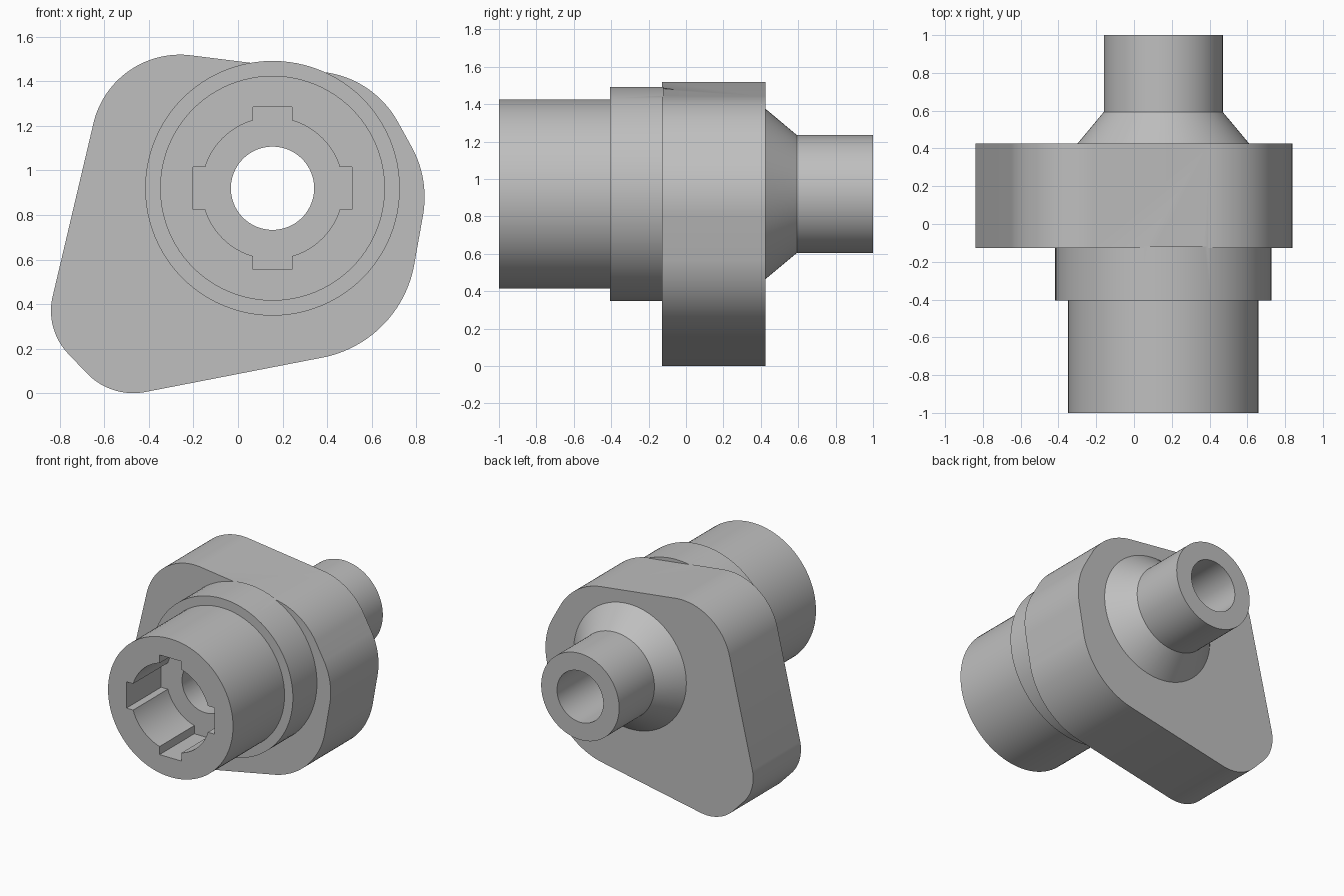
import bpy, bmesh, math
from mathutils import Vector

old = bpy.data.objects.get("Cube")
if old:
    bpy.data.objects.remove(old, do_unlink=True)

AXIS_X, AXIS_Z = 0.155, 0.92      # shaft axis, running along y
SEGMENTS = 96

grey = bpy.data.materials.new("plain grey")
grey.use_nodes = True
grey.diffuse_color = (0.52, 0.52, 0.52, 1)
grey.node_tree.nodes["Principled BSDF"].inputs["Base Color"].default_value = grey.diffuse_color


def make_object(name, bm):
    bmesh.ops.recalc_face_normals(bm, faces=bm.faces)
    mesh = bpy.data.meshes.new(name)
    bm.to_mesh(mesh)
    bm.free()
    mesh.materials.append(grey)
    obj = bpy.data.objects.new(name, mesh)
    bpy.context.collection.objects.link(obj)
    return obj


def revolve(name, profile):
    """Solid of revolution about the shaft axis; profile is (y, radius)."""
    bm = bmesh.new()
    rings = []
    for y, r in profile:
        angles = [math.tau * i / SEGMENTS for i in range(SEGMENTS)]
        rings.append([bm.verts.new((AXIS_X + r * math.cos(a), y, AXIS_Z + r * math.sin(a)))
                      for a in angles])
    for a, b in zip(rings, rings[1:]):
        for i in range(SEGMENTS):
            j = (i + 1) % SEGMENTS
            bm.faces.new((a[i], a[j], b[j], b[i]))
    bm.faces.new(rings[0])
    bm.faces.new(rings[-1])
    return make_object(name, bm)


def extrude_outline(name, outline, y0, y1):
    bm = bmesh.new()
    face = bm.faces.new([bm.verts.new((x, y0, z)) for x, z in outline])
    new = bmesh.ops.extrude_face_region(bm, geom=[face])["geom"]
    verts = [v for v in new if isinstance(v, bmesh.types.BMVert)]
    bmesh.ops.translate(bm, vec=(0, y1 - y0, 0), verts=verts)
    return make_object(name, bm)


def rounded_hull(circles, steps):
    """Outline wrapped tightly around a set of (x, z, radius) circles."""
    points = []
    for i in range(steps):
        n = Vector((math.cos(math.tau * i / steps), math.sin(math.tau * i / steps)))
        x, z, r = max(circles, key=lambda c: n.x * c[0] + n.y * c[1] + c[2])
        points.append((x + r * n.x, z + r * n.y))
    return points


def combine(target, other, operation):
    mod = target.modifiers.new(operation.lower(), "BOOLEAN")
    mod.operation, mod.object, mod.solver = operation, other, "EXACT"
    bpy.context.view_layer.objects.active = target
    bpy.ops.object.modifier_apply(modifier=mod.name)
    bpy.data.objects.remove(other, do_unlink=True)


# Stepped shaft: front barrel, collar, rear cone and rear spigot
body = revolve("stepped_housing", [
    (-1, 0.505), (-0.405, 0.505), (-0.405, 0.572), (-0.12, 0.572),
    (-0.12, 0.476), (0.4, 0.476), (0.593, 0.315), (1, 0.315)])

# Rounded flange plate
corners = [(-0.26, 1.12, 0.40), (-0.56, 0.37, 0.28), (-0.47, 0.29, 0.29),
           (0.28, 0.67, 0.52), (0.368, 0.88, 0.47), (0.333, 1.005, 0.44)]
flange = extrude_outline("flange_plate", rounded_hull(corners, 180), -0.127, 0.425)
combine(body, flange, "UNION")

# Through bore and front socket
combine(body, revolve("bore_cutter", [(-1.2, 0.187), (1.2, 0.187)]), "DIFFERENCE")
combine(body, revolve("socket_cutter", [(-1.2, 0.317), (-0.6, 0.317)]), "DIFFERENCE")

# Four key slots, cut as two crossing bars
for half_x, half_z in ((0.356, 0.096), (0.088, 0.364)):
    bar = [(AXIS_X + sx * half_x, AXIS_Z + sz * half_z)
           for sx, sz in ((-1, -1), (1, -1), (1, 1), (-1, 1))]
    combine(body, extrude_outline("slot_cutter", bar, -1.2, -0.6), "DIFFERENCE")

bpy.ops.object.select_all(action="DESELECT")
body.select_set(True)
bpy.context.view_layer.objects.active = body
bpy.ops.object.shade_smooth_by_angle(angle=math.radians(25))
